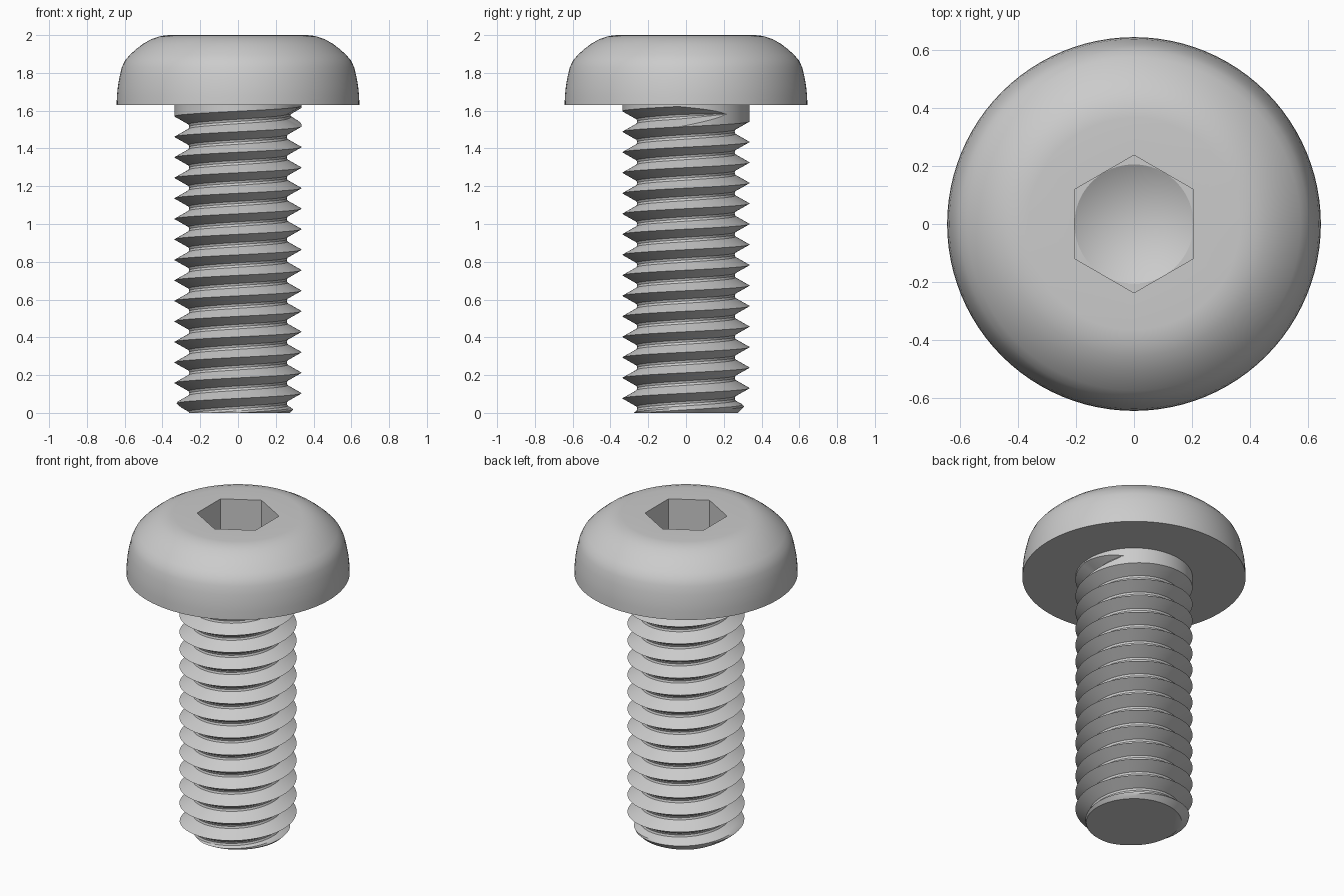
import bpy, bmesh
from math import sin, cos, tan, pi, radians, ceil

if "Cube" in bpy.data.objects:
    bpy.data.objects.remove(bpy.data.objects["Cube"])

N = 96                                  # columns around the axis
STEP = 2 * pi / N
R, ROOT, NECK = 0.337, 0.262, 1.63      # thread crest, thread root, underside of head
PITCH = 0.1086


def grid(name, point, rows, shift=0, cap=False):
    """Wrap point(angle, row) -> (radius, z) around z; shift joins the seam one turn up."""
    bm = bmesh.new()
    cols = []
    for j in range(N):
        a = j * STEP
        col = []
        for i in range(rows):
            r, z = point(a, i)
            col.append(bm.verts.new((r * cos(a), r * sin(a), z)))
        cols.append(col)
    for j in range(N):
        s = shift if j == N - 1 else 0
        left, right = cols[j], cols[(j + 1) % N]
        for i in range(rows - 1 - s):
            bm.faces.new((left[i], right[i + s], right[i + s + 1], left[i + 1]))
    if cap:
        bm.faces.new([c[0] for c in reversed(cols)])
    bmesh.ops.remove_doubles(bm, verts=bm.verts, dist=1e-5)
    loose = [v for v in bm.verts if not v.link_faces]
    bmesh.ops.delete(bm, geom=loose, context='VERTS')
    me = bpy.data.meshes.new(name)
    bm.to_mesh(me)
    bm.free()
    ob = bpy.data.objects.new(name, me)
    bpy.context.collection.objects.link(ob)
    bpy.ops.object.select_all(action='DESELECT')
    ob.select_set(True)
    bpy.context.view_layer.objects.active = ob
    bpy.ops.object.shade_smooth_by_angle(angle=radians(30))
    return ob


# Head: rounded dome, flat top, hexagonal socket with a conical floor
FLAT = 0.205
dome = [(R, NECK), (0.643, NECK), (0.641, 1.68), (0.636, 1.73), (0.627, 1.78),
        (0.615, 1.83), (0.598, 1.866), (0.573, 1.895), (0.54, 1.925), (0.504, 1.953),
        (0.456, 1.98), (0.42, 1.992), (0.39, 1.998), (0.365, 2.0)]
socket = [('hex', 2.0), ('hex', 1.79), (FLAT, 1.79), (0.0, 1.79 - FLAT * tan(pi / 6))]
profile = dome + socket


def head_point(a, i):
    r, z = profile[i]
    if r == 'hex':
        r = FLAT / cos((a + pi / 6) % (pi / 3) - pi / 6)
    return r, z


grid("head", head_point, len(profile))

# Threaded shank: helical V groove that fades out just below the head
HALF, FLOOR = PITCH / 2, 0.012
side = [HALF - (HALF - FLOOR) * k / 4 for k in range(5)]
offsets = [-d for d in side] + [0] + side[::-1]
PER = len(offsets)
TURNS = ceil(NECK / PITCH) + 4
CENTRE = 1.57                           # groove height at angle 0 on its last turn
LAST = TURNS - 3                        # index of the last cut turn
END, FADE = radians(38), radians(45)


def groove_radius(d):
    d = abs(d)
    if d < FLOOR:
        return ROOT - 0.004 * (1 - d / FLOOR)
    return ROOT + (R - ROOT) * (d - FLOOR) / (HALF - FLOOR)


def shank_point(a, i):
    turn, k = divmod(i, PER)
    phi = a + 2 * pi * (turn - LAST)    # angle along the helix
    zc = CENTRE + PITCH * phi / (2 * pi)
    fade = min(1, max(0, (END - phi) / FADE)) ** 0.7
    z = zc + offsets[k] * fade
    if z <= 0:                          # trimmed flat at the tip
        z = 0
        d = (-zc + HALF) % PITCH - HALF
        r = groove_radius(d)
    else:
        r = R - (R - groove_radius(offsets[k])) * fade
    if i >= TURNS * PER - PER or z > NECK:
        z, r = NECK, R
    return min(r, 0.275 + z), z         # chamfered tip


grid("threaded_shank", shank_point, TURNS * PER, PER, cap=True)
